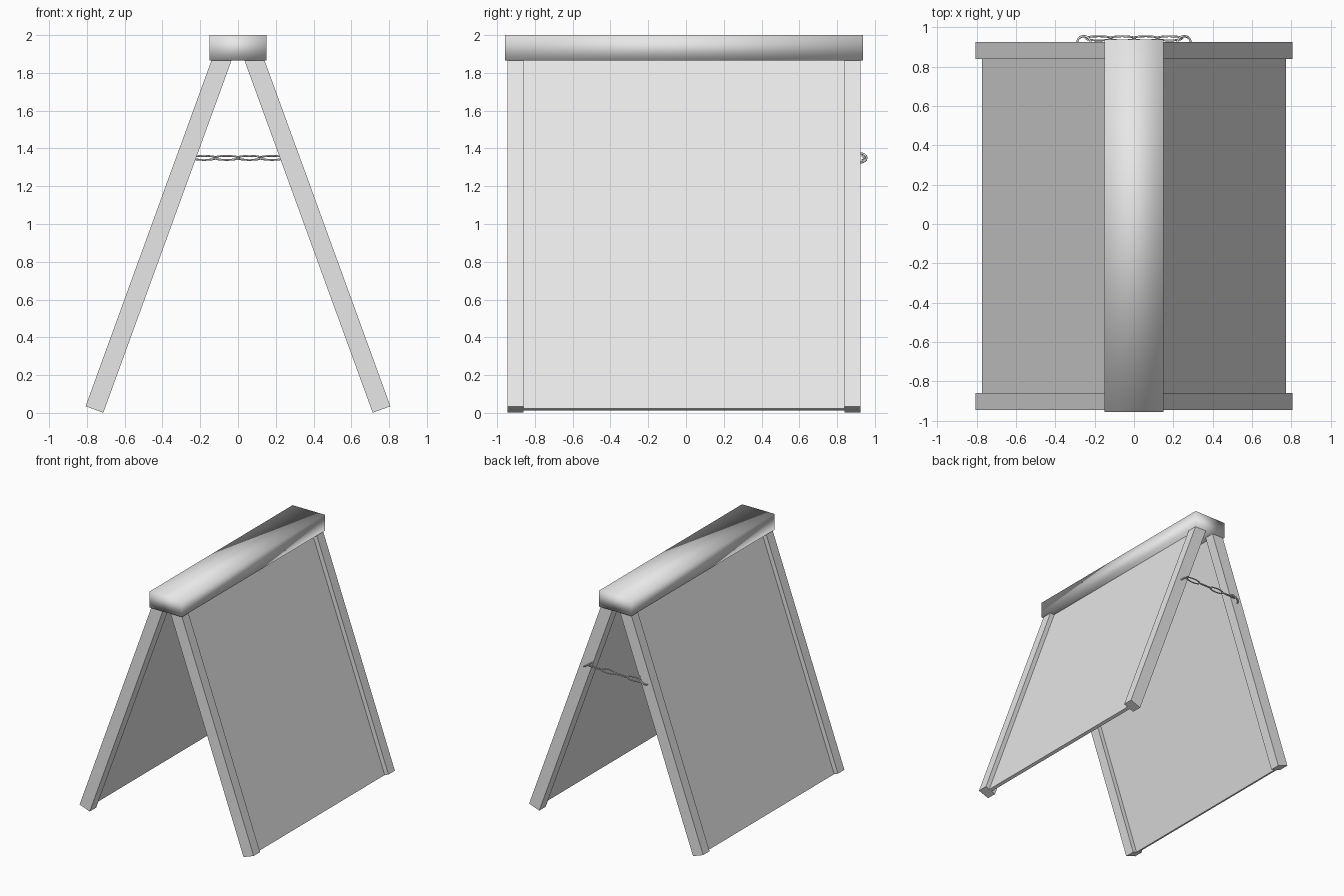
import bpy, bmesh, math
from mathutils import Matrix, Vector

cube = bpy.data.objects.get("Cube")
if cube:
    bpy.data.objects.remove(cube, do_unlink=True)

grey = bpy.data.materials.new("light grey")
grey.use_nodes = True
grey.diffuse_color = (0.8, 0.8, 0.8, 1)
grey.node_tree.nodes["Principled BSDF"].inputs["Base Color"].default_value = (0.8, 0.8, 0.8, 1)


def finish(name, bm, smooth=False):
    mesh = bpy.data.meshes.new(name)
    bmesh.ops.recalc_face_normals(bm, faces=bm.faces)
    bm.to_mesh(mesh)
    bm.free()
    mesh.materials.append(grey)
    for poly in mesh.polygons:
        poly.use_smooth = smooth
    ob = bpy.data.objects.new(name, mesh)
    bpy.context.collection.objects.link(ob)
    return ob


def box(name, low, high, frame=Matrix(), smooth=False):
    low, high = Vector(low), Vector(high)
    bm = bmesh.new()
    place = Matrix.Translation((low + high) / 2) @ Matrix.Diagonal((*(high - low), 1))
    bmesh.ops.create_cube(bm, size=1, matrix=frame @ place)
    return finish(name, bm, smooth)


def ring(name, half_length, half_width, wire, frame, steps=20, sides=6):
    """Closed oval wire lying in the local XY plane."""
    bm = bmesh.new()
    loops = []
    for i in range(steps):
        a = math.tau * i / steps
        centre = Vector((half_length * math.cos(a), half_width * math.sin(a), 0))
        out = Vector((half_width * math.cos(a), half_length * math.sin(a), 0)).normalized()
        loops.append([])
        for j in range(sides):
            b = math.tau * j / sides
            p = centre + wire * (out * math.cos(b) + Vector((0, 0, math.sin(b))))
            loops[-1].append(bm.verts.new(frame @ p))
    for i in range(steps):
        here, after = loops[i], loops[(i + 1) % steps]
        for j in range(sides):
            k = (j + 1) % sides
            bm.faces.new((here[j], after[j], after[k], here[k]))
    return finish(name, bm, True)


# Two leaning leaves, each a thin board between two square rails
lean = math.radians(20)
for side, word in ((1, "left"), (-1, "right")):
    frame = Matrix.Translation((side * 0.76, 0, 0.018)) @ Matrix.Rotation(-side * lean, 4, 'Y')
    box(word + "_front_rail", (-0.05, -0.945, 0), (0.05, -0.86, 2.0), frame)
    box(word + "_back_rail", (-0.05, 0.84, 0), (0.05, 0.925, 2.0), frame)
    box(word + "_board", (-0.013, -0.865, 0), (0.013, 0.845, 2.0), frame)

# Ridge cap over the tops of both leaves
box("ridge_cap", (-0.15, -0.957, 1.866), (0.15, 0.937, 2.0), smooth=True)

# Chain of alternately twisted links across the back
for i in range(4):
    frame = Matrix.Translation((-0.18 + 0.12 * i, 0.944, 1.35))
    twist = Matrix.Rotation(math.radians(45 if i % 2 else -45), 4, 'X')
    ring("chain_link_%d" % (i + 1), 0.066, 0.015, 0.005, frame @ twist)

# Eyes holding the chain, half sunk into the back rails
for side, word in ((1, "left"), (-1, "right")):
    frame = (Matrix.Translation((side * 0.255, 0.922, 1.35))
             @ Matrix.Rotation(side * math.radians(35), 4, 'Y'))
    ring(word + "_chain_eye", 0.042, 0.033, 0.006, frame)
